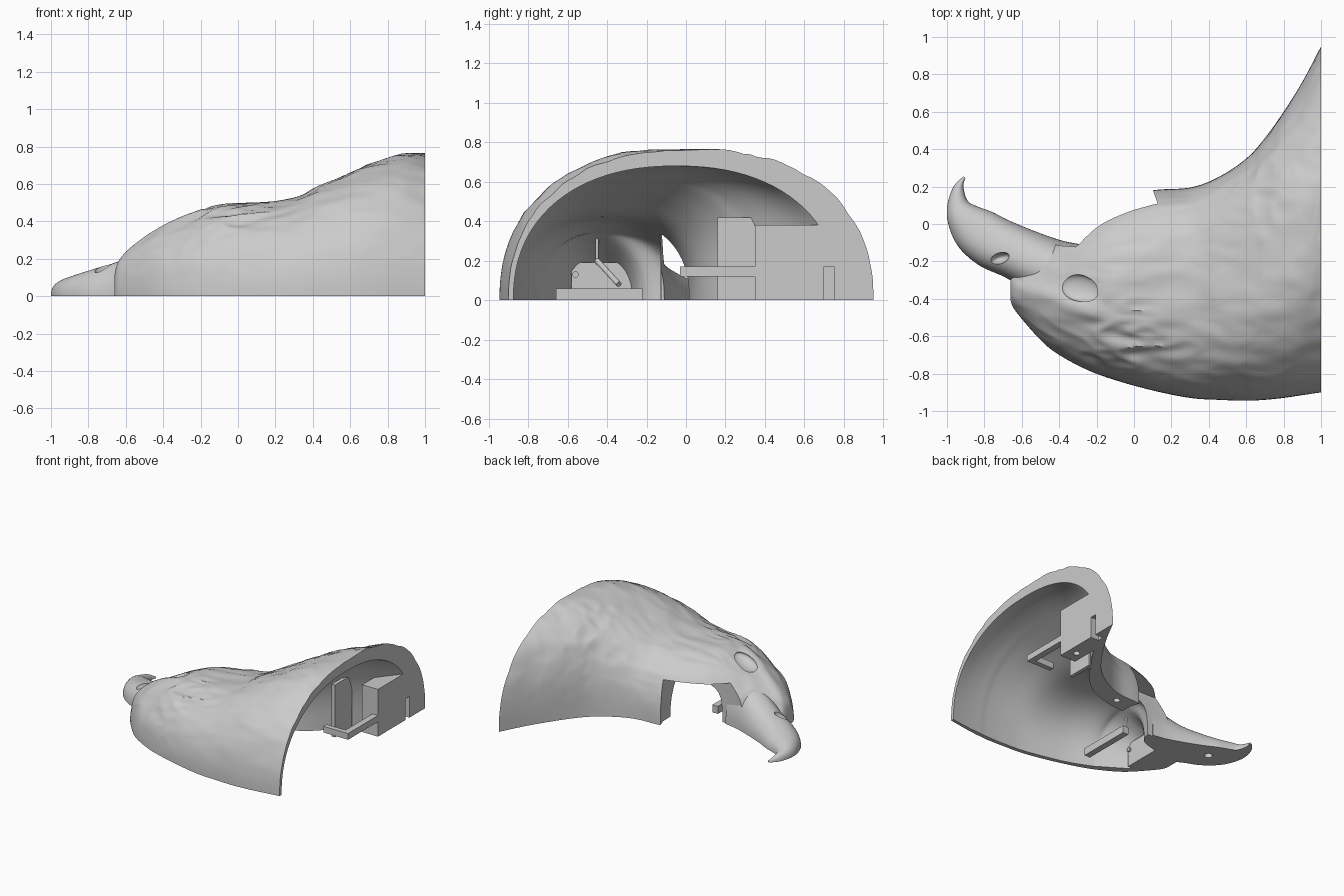
import bpy, bmesh, math
from mathutils import Vector, noise

if "Cube" in bpy.data.objects:
    bpy.data.objects.remove(bpy.data.objects["Cube"])

grey = bpy.data.materials.new("plain_grey")
grey.diffuse_color = (0.6, 0.6, 0.6, 1)
grey.use_nodes = True
grey.node_tree.nodes["Principled BSDF"].inputs["Base Color"].default_value = grey.diffuse_color


def make(name, bm, smooth=True):
    bmesh.ops.recalc_face_normals(bm, faces=bm.faces)
    me = bpy.data.meshes.new(name)
    bm.to_mesh(me)
    bm.free()
    ob = bpy.data.objects.new(name, me)
    bpy.context.collection.objects.link(ob)
    me.materials.append(grey)
    if smooth:
        shade(ob)
    return ob


def shade(ob):
    bpy.ops.object.select_all(action='DESELECT')
    bpy.context.view_layer.objects.active = ob
    ob.select_set(True)
    bpy.ops.object.shade_smooth_by_angle(angle=math.radians(38))


def prism(name, outline, z0, z1):
    bm = bmesh.new()
    lo = [bm.verts.new((x, y, z0)) for x, y in outline]
    hi = [bm.verts.new((x, y, z1)) for x, y in outline]
    bm.faces.new(lo)
    bm.faces.new(hi)
    for i in range(len(lo)):
        j = (i + 1) % len(lo)
        bm.faces.new((lo[i], lo[j], hi[j], hi[i]))
    return make(name, bm, False)


def box(name, x0, x1, y0, y1, z0, z1):
    return prism(name, [(x0, y0), (x1, y0), (x1, y1), (x0, y1)], z0, z1)


def ellipsoid(name, loc, size, rot=(0, 0, 0)):
    bm = bmesh.new()
    bmesh.ops.create_uvsphere(bm, u_segments=28, v_segments=16, radius=1)
    ob = make(name, bm)
    ob.location, ob.scale, ob.rotation_euler = loc, size, rot
    return ob


def rod(name, a, b, r):
    a, b = Vector(a), Vector(b)
    bm = bmesh.new()
    bmesh.ops.create_cone(bm, cap_ends=True, segments=16, radius1=r, radius2=r, depth=(b - a).length)
    ob = make(name, bm)
    ob.location = (a + b) / 2
    ob.rotation_euler = (b - a).to_track_quat('Z', 'Y').to_euler()
    return ob


def cut(ob, tool, keep=False):
    bpy.context.view_layer.update()
    m = ob.modifiers.new("cut", 'BOOLEAN')
    m.operation, m.object, m.solver = 'DIFFERENCE', tool, 'EXACT'
    bpy.context.view_layer.objects.active = ob
    bpy.ops.object.modifier_apply(modifier=m.name)
    if not keep:
        bpy.data.objects.remove(tool)


def resample(rows, sub):
    # smooth interpolation through the listed stations
    out = []
    for i in range(len(rows) - 1):
        p = [rows[max(i - 1, 0)], rows[i], rows[i + 1], rows[min(i + 2, len(rows) - 1)]]
        for s in range(sub):
            t = s / sub
            out.append([0.5 * (2 * b + (c - a) * t + (2 * a - 5 * b + 4 * c - d) * t * t
                               + (3 * b - a - 3 * c + d) * t ** 3) for a, b, c, d in zip(*p)])
    return out + [list(rows[-1])]


def plumage(p):
    # feather relief: fine streaks, deeper clumps on the cheek, and a brow ridge
    q = 0.011 * noise.noise(Vector((p.x * 4, p.y * 10, p.z * 10)))
    clump = math.exp(-((p.x + .02) / .22) ** 2 - ((p.y + .64) / .17) ** 2)
    nape = math.exp(-((p.x - .75) / .2) ** 2 - ((p.y - .2) / .25) ** 2)
    q += (0.006 + 0.026 * clump + 0.012 * nape) * (
        0.5 - 1.6 * abs(noise.noise(Vector((p.x * 5, p.y * 14, p.z * 9)))))
    a, d = Vector((-.62, -.33)), Vector((.40, -.14))
    t = min(1, max(0, (Vector((p.x, p.y)) - a).dot(d) / d.length_squared))
    off = (Vector((p.x, p.y)) - a - d * t).length
    return q + 0.02 * math.exp(-(off / .05) ** 2)


def loft(name, rows, sub=5, n=48, ruffle=False, skirt=False):
    # rows: left base x,y / right base x,y / height / roundness of the right side
    bm = bmesh.new()
    rings = []
    for ax, ay, bx, by, h, pr in resample(rows, sub):
        ring = []
        for i in range(n + 1):
            a = math.pi * i / n
            c, s = math.cos(a), max(math.sin(a), 0)
            k = 2 / (2.25 if c > 0 else pr)
            t = 0.5 - 0.5 * math.copysign(abs(c) ** k, c)
            p = Vector((ax + (bx - ax) * t, ay + (by - ay) * t, h * s ** k))
            if i in (0, n):
                p.z = 0
            if ruffle:
                q = plumage(p)
                p.z = max(0, p.z + q * s)
                p.y -= q * c * s
            ring.append(bm.verts.new(p))
        if skirt:
            ring.insert(0, bm.verts.new((ax, ay, -0.1)))
            ring.append(bm.verts.new((bx, by, -0.1)))
        rings.append(ring)
    for r, q in zip(rings, rings[1:]):
        for i in range(len(r)):
            j = (i + 1) % len(r)
            bm.faces.new((r[i], r[j], q[j], q[i]))
    bm.faces.new(rings[0])
    bm.faces.new(rings[-1])
    return make(name, bm)


def across(rows):
    return [(r[0], r[1], r[0], r[2], r[3], r[4] if len(r) > 4 else 2.25) for r in rows]


# half head: x, crown y, throat y, height, throat roundness
head = loft("head_shell", across([
    (-.66, -.41, -.29, .11, 2.2), (-.63, -.47, -.26, .19, 2.2), (-.5, -.62, -.16, .295, 2.2),
    (-.4, -.70, -.06, .36, 2.2), (-.25, -.78, .06, .43, 2.3), (-.1, -.835, .13, .485, 2.4),
    (.1, -.89, .18, .50, 2.6), (.3, -.93, .195, .525, 2.8), (.45, -.94, .25, .595, 2.9),
    (.6, -.945, .35, .66, 2.9), (.7, -.94, .46, .705, 2.9), (.8, -.93, .60, .74, 2.7),
    (.9, -.915, .76, .765, 2.4), (1, -.90, .95, .765, 2.3)]), sub=10, n=90, ruffle=True)

# mouth opening and the flat side of the face, cut from the solid head
cut(head, prism("mouth_cutter", [(-.9, .01), (-.6, -.06), (-.4, -.115), (-.273, -.125),
                                 (.131, -.132), (.125, .113), (.07, .27), (-.9, .27)], -.1, .333))

# hollow inside, leaving the mounting block standing
cavity = loft("cavity_cutter", across([
    (-.47, -.59, -.28, .19), (-.28, -.71, -.22, .32), (-.2, -.755, -.06, .35), (0, -.83, 0, .40),
    (.3, -.895, .04, .435, 2.6), (.5, -.91, .12, .52, 3), (.65, -.91, .26, .59, 3),
    (.72, -.905, .36, .62, 3), (.8, -.90, .47, .65, 2.9), (.9, -.89, .63, .675, 2.5),
    (1, -.875, .78, .68), (1.05, -.865, .86, .68)]), skirt=True)
cut(cavity, box("block_gap", .86, 1.2, .35, 1.2, -.3, .38))
cut(head, cavity, keep=True)

# eye socket, slot and peg holes
eye = (-.285, -.345, .41), (.115, .072, .036), (0, -.3, -.25)
cut(head, ellipsoid("eye_cutter", *eye))
cut(head, box("slot_cutter", .93, 1.1, .70, .75, -.1, .17))
for x, y in [(.93, .45), (.26, .11)]:
    cut(head, rod("peg_cutter", (x, y, -.1), (x, y, .06), .025))
shade(head)

# solid hooked beak
beak = loft("beak", [r + (2.25,) for r in [
    (-.912, .255, -.902, .245, .012), (-.965, .2, -.912, .2, .04), (-.998, .1, -.89, .125, .065),
    (-.993, 0, -.84, .095, .09), (-.94, -.12, -.76, .065, .115), (-.83, -.22, -.66, .015, .15),
    (-.68, -.29, -.5, -.05, .20), (-.5, -.40, -.38, -.09, .285), (-.4, -.48, -.275, -.11, .335)]], n=36)
cut(beak, cavity)
cut(beak, ellipsoid("eye_cutter", *eye))
cut(beak, ellipsoid("nostril_cutter", (-.72, -.185, .165), (.055, .03, .07), (0, 0, .35)))
cut(beak, rod("beak_peg_cutter", (-.78, -.08, -.1), (-.78, -.08, .05), .03))
shade(beak)

# fittings inside: back plate and bracket by the block
box("back_plate", .72, .75, .16, .38, 0, .42)
box("bracket_arm", .95, 1, -.03, .36, .12, .17)
box("bracket_foot", .78, .95, -.03, .01, .12, .17)

# beak mount with pins, cross bar and lever
box("beak_mount", -.47, -.43, -.58, -.25, 0, .19)
box("cross_bar", -.13, -.08, -.66, -.22, 0, .06)
for y in (-.56, -.27):
    rod("mount_pin", (-.44, y, .13), (-.415, y, .13), .016)
rod("lever", (-.3, -.45, .2), (-.12, -.34, .08), .014)
rod("lever_post", (-.3, -.45, .18), (-.3, -.45, .33), .008)
